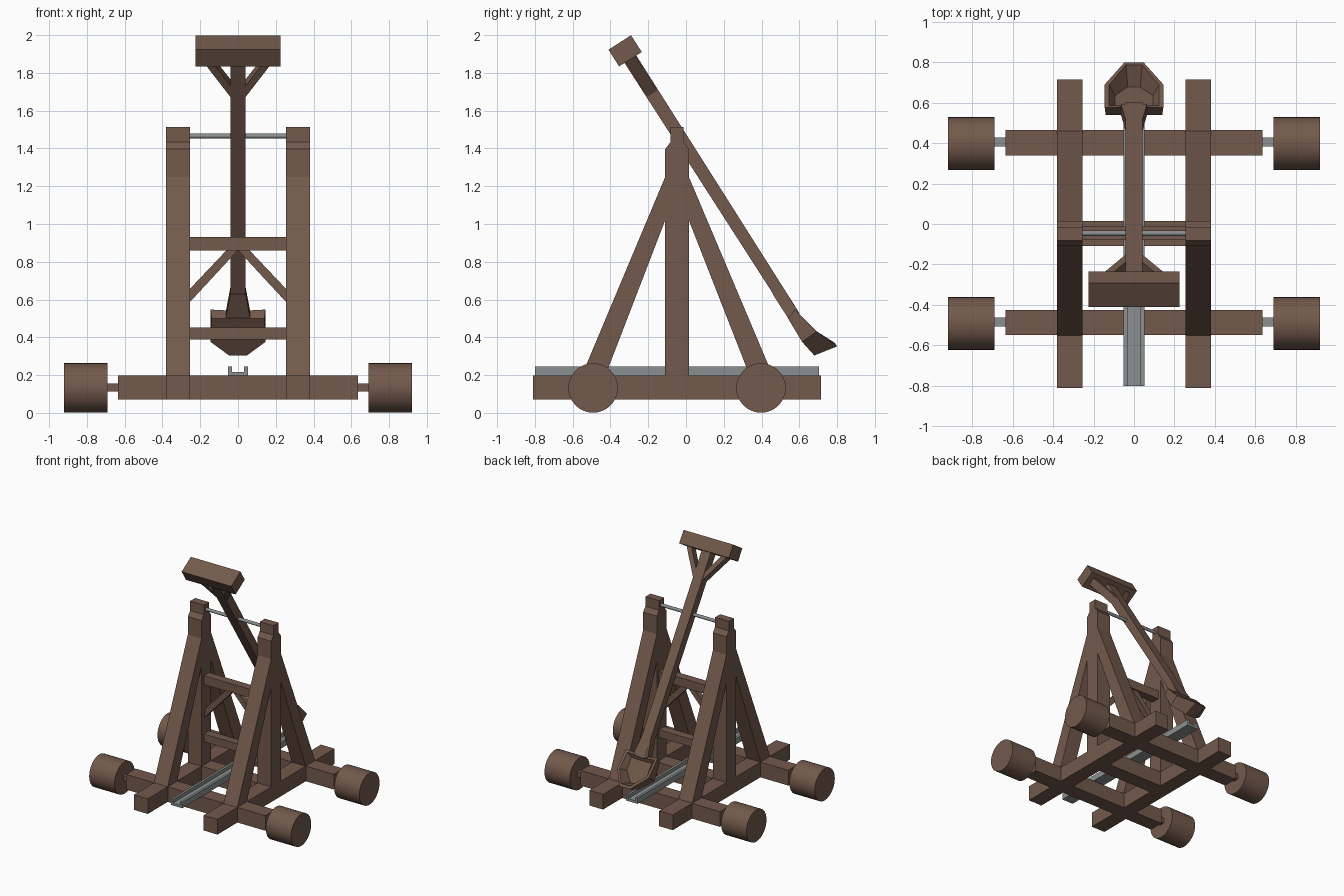
import bpy, bmesh, math
from mathutils import Vector

if "Cube" in bpy.data.objects:
    bpy.data.objects.remove(bpy.data.objects["Cube"])


def material(name, rgb):
    m = bpy.data.materials.new(name)
    m.diffuse_color = (*rgb, 1)
    m.use_nodes = True
    m.node_tree.nodes["Principled BSDF"].inputs["Base Color"].default_value = m.diffuse_color
    return m


WOOD = material("brown wood", (0.17, 0.10, 0.071))
METAL = material("grey metal", (0.26, 0.28, 0.28))


def finish(name, bm, mat):
    bmesh.ops.recalc_face_normals(bm, faces=bm.faces)
    me = bpy.data.meshes.new(name)
    bm.to_mesh(me)
    bm.free()
    me.materials.append(mat)
    ob = bpy.data.objects.new(name, me)
    bpy.context.collection.objects.link(ob)
    return ob


def prism(name, pts, lo, hi, place, mat=WOOD):
    """Extrude a 2D outline from lo to hi; place maps (a, b, depth) to the world."""
    bm = bmesh.new()
    rings = [[bm.verts.new(place(a, b, d)) for a, b in pts] for d in (lo, hi)]
    n = len(pts)
    for r in rings:
        bm.faces.new(r)
    for i in range(n):
        j = (i + 1) % n
        bm.faces.new((rings[0][i], rings[0][j], rings[1][j], rings[1][i]))
    return finish(name, bm, mat)


def along_x(y, z, x): return (x, y, z)
def along_y(x, z, y): return (x, y, z)


def box(name, x, y, z, mat=WOOD, place=along_x):
    return prism(name, [(y[0], z[0]), (y[1], z[0]), (y[1], z[1]), (y[0], z[1])],
                 min(x), max(x), place, mat)


def cylinder(name, radius, x0, x1, y, z, mat, sides):
    bpy.ops.mesh.primitive_cylinder_add(vertices=sides, radius=radius, depth=abs(x1 - x0),
                                        location=((x0 + x1) / 2, y, z),
                                        rotation=(0, math.pi / 2, 0))
    ob = bpy.context.object
    ob.name = name
    ob.data.materials.append(mat)
    bpy.ops.object.shade_smooth_by_angle(angle=math.radians(40))


# Base frame
BASE_Z = (0.072, 0.197)
for label, y in (("front", (-0.55, -0.425)), ("middle", (-0.11, 0.015)), ("rear", (0.34, 0.465))):
    w = 0.255 if label == "middle" else 0.635
    box(label + "_cross_beam", (-w, w), y, BASE_Z)

for side, s in (("left", -1), ("right", 1)):
    x0, x1 = sorted((0.255 * s, 0.38 * s))
    box(side + "_side_rail", (x0, x1), (-0.81, 0.715), BASE_Z)
    # Upright with stepped top
    prism(side + "_upright", [(-0.11, 0.197), (0.015, 0.197), (0.015, 1.397), (-0.014, 1.435),
                              (-0.014, 1.513), (-0.081, 1.513), (-0.081, 1.435), (-0.11, 1.397)],
          x0, x1, along_x)
    # Sloping braces fore and aft
    prism(side + "_front_brace", [(-0.11, 1.25), (-0.11, 1.02), (-0.427, 0.197), (-0.552, 0.197)],
          x0, x1, along_x)
    prism(side + "_rear_brace", [(0.015, 1.25), (0.015, 1.02), (0.337, 0.197), (0.46, 0.197)],
          x0, x1, along_x)
    # Diagonal struts under the upper tie bar
    prism(side + "_tie_strut", [(0, 0.862), (0.06 * s, 0.862), (0.256 * s, 0.655), (0.256 * s, 0.585)],
          -0.068, -0.025, along_y)
    # Wheels and stub axles (metal on top)
    for end, y in (("front", -0.492), ("rear", 0.397)):
        cylinder(f"{end}_{side}_wheel", 0.131, 0.69 * s, 0.92 * s, y, 0.132, WOOD, 32)
        yc = y + 0.008
        stub = box(f"{end}_{side}_stub_axle", (0.62 * s, 0.70 * s), (yc - 0.022, yc + 0.022), (0.112, 0.156))
        stub.data.materials.append(METAL)
        for f in stub.data.polygons:
            f.material_index = int(f.normal.z > 0.5)

# Tie bars and pivot rod
for label, z in (("lower", (0.388, 0.452)), ("upper", (0.86, 0.932))):
    box(label + "_tie_bar", (-0.256, 0.256), (-0.08, -0.012), z)
cylinder("pivot_rod", 0.013, -0.26, 0.26, -0.046, 1.466, METAL, 12)

# Launch channel, U-shaped
prism("launch_channel", [(-0.052, 0.197), (0.052, 0.197), (0.052, 0.246), (0.033, 0.246),
                         (0.033, 0.217), (-0.033, 0.217), (-0.033, 0.246), (-0.052, 0.246)],
      -0.80, 0.705, along_y, METAL)

# Throwing arm frame: u runs down the arm, n is square to its upper face
P, U, N = Vector((0, 0.537, 0.57)), Vector((0, 0.538, -0.843)), Vector((0, 0.843, 0.538))


def arm_side(u, n, x): return P + U * u + N * n + Vector((x, 0, 0))
def arm_flat(x, u, n): return arm_side(u, n, x)


prism("throwing_arm", [(-1.56, -0.037), (-1.56, 0.037), (0.07, 0.031), (0.07, -0.031)],
      -0.041, 0.041, arm_side)
box("counterweight", (-0.226, 0.226), (-1.65, -1.545), (-0.071, 0.071), place=arm_side)
for side, s in (("left", -1), ("right", 1)):
    prism(side + "_weight_strut", [(0.035 * s, -1.32), (0.035 * s, -1.39), (0.14 * s, -1.55), (0.185 * s, -1.55)],
          -0.032, 0.032, arm_flat)
prism("scoop_neck", [(-0.041, -0.09), (0.041, -0.09), (0.065, 0.06), (-0.065, 0.06)],
      -0.034, 0.03, arm_flat)

# Hollow scoop: (x, u, n) for the underside and the rim, mirrored in x
bottom = [(0.065, 0.06, -0.035), (0.14, 0.06, -0.035), (0.145, 0.206, -0.039), (0.047, 0.301, -0.023)]
rim = [(0.065, 0.045, 0.02), (0.145, 0.04, 0.02), (0.145, 0.2, 0.054), (0.047, 0.325, 0.104)]
inner = [(x * 0.85, 0.17 + (u - 0.17) * 0.85, n) for x, u, n in rim]
floor = [(x * 0.65, 0.17 + (u - 0.17) * 0.65, -0.005) for x, u, n in rim]
bm = bmesh.new()
loops = [[bm.verts.new(arm_flat(*p)) for p in half + [(-x, u, n) for x, u, n in reversed(half)]]
         for half in (bottom, rim, inner, floor)]
for a, b in zip(loops, loops[1:]):
    for i in range(8):
        j = (i + 1) % 8
        bm.faces.new((a[i], a[j], b[j], b[i]))
for cap in (loops[0], loops[-1]):
    bm.faces.new(cap)
finish("scoop", bm, WOOD)
